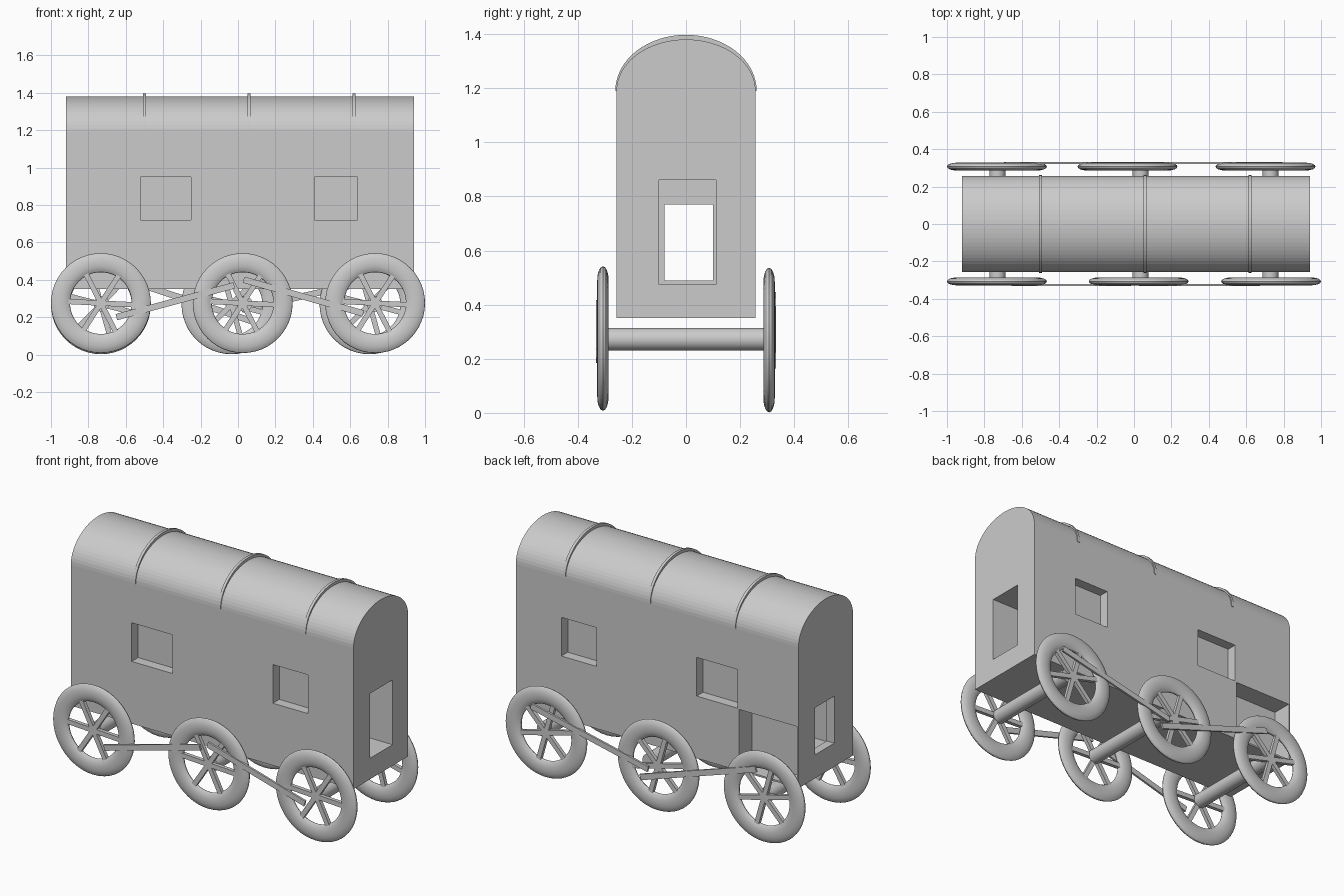
import bpy, bmesh
from math import pi, sin, cos, atan2, hypot
from mathutils import Matrix

cube = bpy.data.objects.get("Cube")
if cube:
    bpy.data.objects.remove(cube, do_unlink=True)

grey = bpy.data.materials.new("plain grey")
grey.use_nodes = True
GREY = (0.6, 0.6, 0.6, 1)
grey.diffuse_color = GREY
grey.node_tree.nodes["Principled BSDF"].inputs["Base Color"].default_value = GREY


def finish(name, bm, smooth=False):
    bmesh.ops.recalc_face_normals(bm, faces=bm.faces)
    mesh = bpy.data.meshes.new(name)
    bm.to_mesh(mesh)
    bm.free()
    mesh.materials.append(grey)
    obj = bpy.data.objects.new(name, mesh)
    bpy.context.collection.objects.link(obj)
    if smooth:
        activate(obj)
        bpy.ops.object.shade_smooth_by_angle()
    return obj


def activate(obj):
    bpy.ops.object.select_all(action='DESELECT')
    obj.select_set(True)
    bpy.context.view_layer.objects.active = obj


def add_box(bm, x0, x1, y0, y1, z0, z1):
    place = Matrix.Translation(((x0 + x1) / 2, (y0 + y1) / 2, (z0 + z1) / 2))
    size = Matrix.Diagonal((x1 - x0, y1 - y0, z1 - z0, 1))
    bmesh.ops.create_cube(bm, size=1, matrix=place @ size)


def box(name, *limits):
    bm = bmesh.new()
    add_box(bm, *limits)
    return finish(name, bm)


def arch(name, x0, x1, half_width, rise, base=1.19, steps=32):
    """Half-ellipse profile in YZ, extruded along X."""
    bm = bmesh.new()
    ring = [bm.verts.new((x0, half_width * cos(pi * i / steps),
                          base + rise * sin(pi * i / steps))) for i in range(steps + 1)]
    face = bm.faces.new(ring)
    out = bmesh.ops.extrude_face_region(bm, geom=[face])
    moved = [v for v in out["geom"] if isinstance(v, bmesh.types.BMVert)]
    bmesh.ops.translate(bm, verts=moved, vec=(x1 - x0, 0, 0))
    return finish(name, bm)


def cut(obj, *limits):
    cutter = box("cutter", *limits)
    cutter.hide_render = True
    mod = obj.modifiers.new("opening", 'BOOLEAN')
    mod.operation, mod.solver, mod.object = 'DIFFERENCE', 'EXACT', cutter
    activate(obj)
    bpy.ops.object.modifier_apply(modifier=mod.name)
    bpy.data.objects.remove(cutter, do_unlink=True)


# Wagon body with passage, windows and side opening
W = 0.257
body = box("wagon_body", -0.92, 0.94, -W, W, 0.35, 1.19)
cut(body, -0.87, 1, -0.10, 0.11, 0.475, 0.86)
cut(body, -1, -0.8, -0.08, 0.10, 0.49, 0.77)
for x0, x1 in ((-0.52, -0.25), (0.41, 0.64)):
    cut(body, x0, x1, -0.3, -W + 0.06, 0.72, 0.95)
    cut(body, x0, x1, W - 0.06, 0.3, 0.72, 0.95)
cut(body, -0.91, -0.53, W - 0.12, 0.3, 0.36, 0.715)

# Rounded roof and its hoops
arch("roof", -0.92, 0.94, W, 0.19)
for i, x in enumerate((-0.50, 0.06, 0.62)):
    arch(f"roof_hoop_{i + 1}", x - 0.008, x + 0.008, 0.261, 0.207)


def wheel(name, x, y, z, turn, around=48, tube=16):
    """Flattened ring tyre with three bars crossing at the hub."""
    bm = bmesh.new()
    rows = []
    for i in range(around):
        a = 2 * pi * i / around
        row = []
        for j in range(tube):
            b = 2 * pi * j / tube
            r = 0.216 + 0.051 * cos(b)
            row.append(bm.verts.new((r * cos(a), 0.021 * sin(b), r * sin(a))))
        rows.append(row)
    for i in range(around):
        p, q = rows[i], rows[(i + 1) % around]
        for j in range(tube):
            k = (j + 1) % tube
            bm.faces.new((p[j], q[j], q[k], p[k]))
    for i in range(3):
        spoke = Matrix.Rotation(turn + i * pi / 3, 4, 'Y') @ Matrix.Diagonal((0.36, 0.022, 0.028, 1))
        bmesh.ops.create_cube(bm, size=1, matrix=spoke)
    obj = finish(name, bm, True)
    obj.location = (x, y, z)


def rod(name, y, x0, z0, x1, z1):
    """Flat bar linking two wheels."""
    bm = bmesh.new()
    place = (Matrix.Translation(((x0 + x1) / 2, y, (z0 + z1) / 2))
             @ Matrix.Rotation(-atan2(z1 - z0, x1 - x0), 4, 'Y'))
    bmesh.ops.create_cube(bm, size=1, matrix=place @ Matrix.Diagonal(
        (hypot(x1 - x0, z1 - z0), 0.012, 0.034, 1)))
    finish(name, bm)


# Wheels, slightly out of line from side to side
Y = 0.307
for i, (xf, xb) in enumerate(((-0.733, -0.733), (0.025, -0.035), (0.733, 0.703))):
    wheel(f"front_wheel_{i + 1}", xf, -Y, 0.275, 0.05)
    wheel(f"back_wheel_{i + 1}", xb, Y, 0.269, 0.25)

# Axles
for i, x in enumerate((-0.73, 0.035, 0.73)):
    bm = bmesh.new()
    bmesh.ops.create_cone(bm, cap_ends=True, segments=32, radius1=0.042, radius2=0.042, depth=0.6,
                          matrix=Matrix.Translation((x, 0, 0.272)) @ Matrix.Rotation(pi / 2, 4, 'X'))
    finish(f"axle_{i + 1}", bm, True)

# Connecting rods
rod("front_rod_1", -Y - 0.019, -0.65, 0.20, -0.02, 0.37)
rod("front_rod_2", -Y - 0.019, 0.03, 0.40, 0.67, 0.22)
rod("back_rod_1", Y + 0.019, 0.02, 0.24, 0.79, 0.41)
rod("back_rod_2", Y + 0.019, -0.69, 0.43, 0.07, 0.18)
